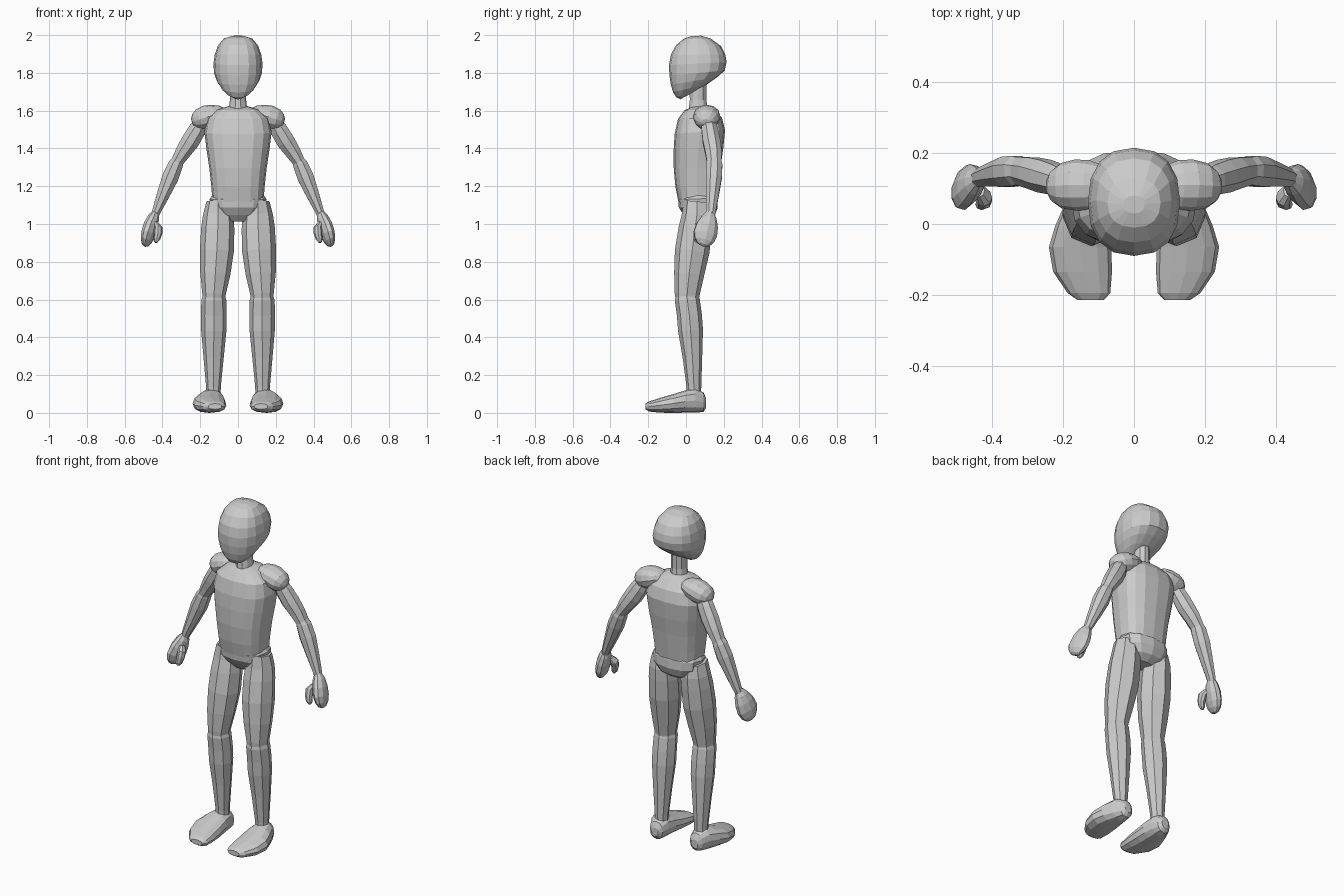
import bpy, bmesh, math
from mathutils import Vector

grey = bpy.data.materials.new("plain grey")
grey.diffuse_color = (0.6, 0.6, 0.6, 1)


def loft(name, rings, sides, square=2.0, half_step=False):
    """Skin a row of (centre, half axis u, half axis v) rings and cap the ends."""
    bm = bmesh.new()
    rows = []
    for c, u, v in rings:
        row = []
        for i in range(sides):
            a = 2 * math.pi * (i + (0.5 if half_step else 0)) / sides
            k = [math.copysign(abs(t) ** (2 / square), t) for t in (math.cos(a), math.sin(a))]
            row.append(bm.verts.new(Vector(c) + Vector(u) * k[0] + Vector(v) * k[1]))
        rows.append(row)
    for r0, r1 in zip(rows, rows[1:]):
        for i in range(sides):
            j = (i + 1) % sides
            bm.faces.new((r0[i], r0[j], r1[j], r1[i]))
    bm.faces.new(rows[0])
    bm.faces.new(rows[-1])
    bmesh.ops.recalc_face_normals(bm, faces=bm.faces)
    me = bpy.data.meshes.new(name)
    bm.to_mesh(me)
    bm.free()
    me.materials.append(grey)
    ob = bpy.data.objects.new(name, me)
    bpy.context.collection.objects.link(ob)
    return ob


def profile(name, rows, sides, square=2.0, x=0.0):
    """Loft from front point, back point and half width: (yf, zf, yb, zb, w)."""
    rings = [((x, (yf + yb) / 2, (zf + zb) / 2), (w, 0, 0), (0, (yb - yf) / 2, (zb - zf) / 2))
             for yf, zf, yb, zb, w in rows]
    return loft(name, rings, sides, square)


def limb(name, side, rows, sides, wide=(0, 1, 0), half_step=False):
    """Loft along a straight limb: rows of (x, y, z, half width, half depth)."""
    pts = [Vector((side * r[0], r[1], r[2])) for r in rows]
    d = (pts[-1] - pts[0]).normalized()
    v = Vector((side * wide[0], wide[1], wide[2]))
    v = (v - d * v.dot(d)).normalized()
    u = d.cross(v)
    return loft(name, [(p, u * r[3], v * r[4]) for p, r in zip(pts, rows)], sides, 2.0, half_step)


# Head, with the jaw running up to the back of the skull
profile("head", [
    (.03, 1.998, .08, 2.0, .03), (-.01, 1.985, .13, 1.985, .075),
    (-.052, 1.95, .185, 1.945, .106), (-.08, 1.90, .208, 1.90, .123),
    (-.09, 1.845, .215, 1.86, .13), (-.088, 1.79, .205, 1.815, .127),
    (-.08, 1.74, .165, 1.78, .112), (-.068, 1.70, .115, 1.745, .088),
    (-.052, 1.675, .055, 1.71, .058), (-.03, 1.663, .01, 1.685, .022)], 16, 2.35)

# Neck
profile("neck", [(.015, 1.74, .11, 1.75, .042), (.018, 1.66, .11, 1.66, .043),
                 (.01, 1.60, .12, 1.60, .05)], 10)

# Torso and pelvis
profile("torso", [
    (.03, 1.622, .11, 1.63, .05), (-.008, 1.605, .15, 1.612, .11),
    (-.042, 1.56, .19, 1.565, .162), (-.06, 1.48, .207, 1.50, .178),
    (-.065, 1.40, .197, 1.40, .167), (-.065, 1.30, .182, 1.30, .152),
    (-.056, 1.20, .17, 1.20, .141), (-.04, 1.12, .16, 1.12, .135)], 16, 2.6)
profile("pelvis", [
    (-.028, 1.152, .15, 1.165, .135), (-.042, 1.132, .166, 1.14, .15),
    (-.038, 1.09, .168, 1.09, .146), (-.012, 1.05, .15, 1.045, .112),
    (.02, 1.015, .11, 1.015, .06)], 12, 2.4)

for side, label in ((-1, "right"), (1, "left")):
    # Shoulder cap: a tilted rounded pad
    limb(label + "_shoulder", side, [
        (.065, .11, 1.60, .015, .03), (.085, .11, 1.593, .038, .056),
        (.125, .11, 1.58, .057, .07), (.165, .11, 1.569, .063, .072),
        (.205, .108, 1.556, .056, .064), (.23, .107, 1.547, .04, .045),
        (.243, .106, 1.541, .018, .022)], 12)

    # Arm
    limb(label + "_upper_arm", side, [
        (.19, .115, 1.55, .038, .038), (.217, .125, 1.50, .05, .046),
        (.253, .135, 1.44, .052, .05), (.29, .145, 1.385, .045, .047),
        (.325, .15, 1.328, .034, .042)], 8, half_step=True)
    limb(label + "_forearm", side, [
        (.318, .15, 1.342, .034, .04), (.33, .15, 1.318, .042, .046),
        (.358, .147, 1.25, .047, .046), (.395, .14, 1.16, .037, .037),
        (.432, .132, 1.07, .025, .028), (.442, .128, 1.045, .022, .025)], 8, half_step=True)

    # Mitten hand and thumb
    limb(label + "_hand", side, [
        (.438, .128, 1.062, .02, .024), (.448, .122, 1.035, .032, .042),
        (.462, .112, .995, .038, .06), (.476, .102, .95, .037, .066),
        (.486, .096, .915, .03, .054), (.492, .093, .893, .018, .033),
        (.494, .092, .886, .006, .014)], 10, (.25, -.95, 0))
    limb(label + "_thumb", side, [
        (.435, .095, 1.01, .014, .02), (.422, .075, .985, .022, .026),
        (.423, .062, .95, .022, .022), (.43, .056, .92, .018, .018),
        (.434, .055, .905, .008, .008)], 8)

    # Leg
    limb(label + "_thigh", side, [
        (.105, .058, 1.12, .062, .07), (.105, .058, 1.05, .08, .08),
        (.107, .048, .98, .088, .087), (.112, .033, .86, .09, .092),
        (.12, .017, .74, .08, .08), (.127, .006, .63, .062, .066),
        (.128, .005, .595, .058, .06)], 8)
    limb(label + "_shin", side, [
        (.128, .005, .625, .058, .06), (.128, .007, .60, .066, .066),
        (.128, .018, .52, .068, .066), (.128, .024, .44, .067, .066),
        (.129, .034, .30, .054, .052), (.13, .042, .14, .039, .039),
        (.13, .042, .10, .038, .038)], 8)

    # Foot: cross sections from toe to heel (y, x, half width, bottom, top)
    foot = [(-.215, .122, .036, .022, .052), (-.195, .127, .06, .01, .064),
            (-.135, .145, .083, .004, .083), (-.065, .152, .088, .003, .103),
            (-.005, .146, .076, .004, .122), (.05, .138, .06, .004, .132),
            (.092, .132, .042, .008, .112), (.107, .13, .022, .03, .08)]
    loft(label + "_foot", [((side * x, y, (b + t) / 2), (w, 0, 0), (0, 0, (t - b) / 2))
                           for y, x, w, b, t in foot], 12, 2.3)

# Rest the lowest point exactly on the ground
obs = list(bpy.context.collection.objects)
low = min(v.co.z for o in obs for v in o.data.vertices)
for o in obs:
    o.location.z -= low
